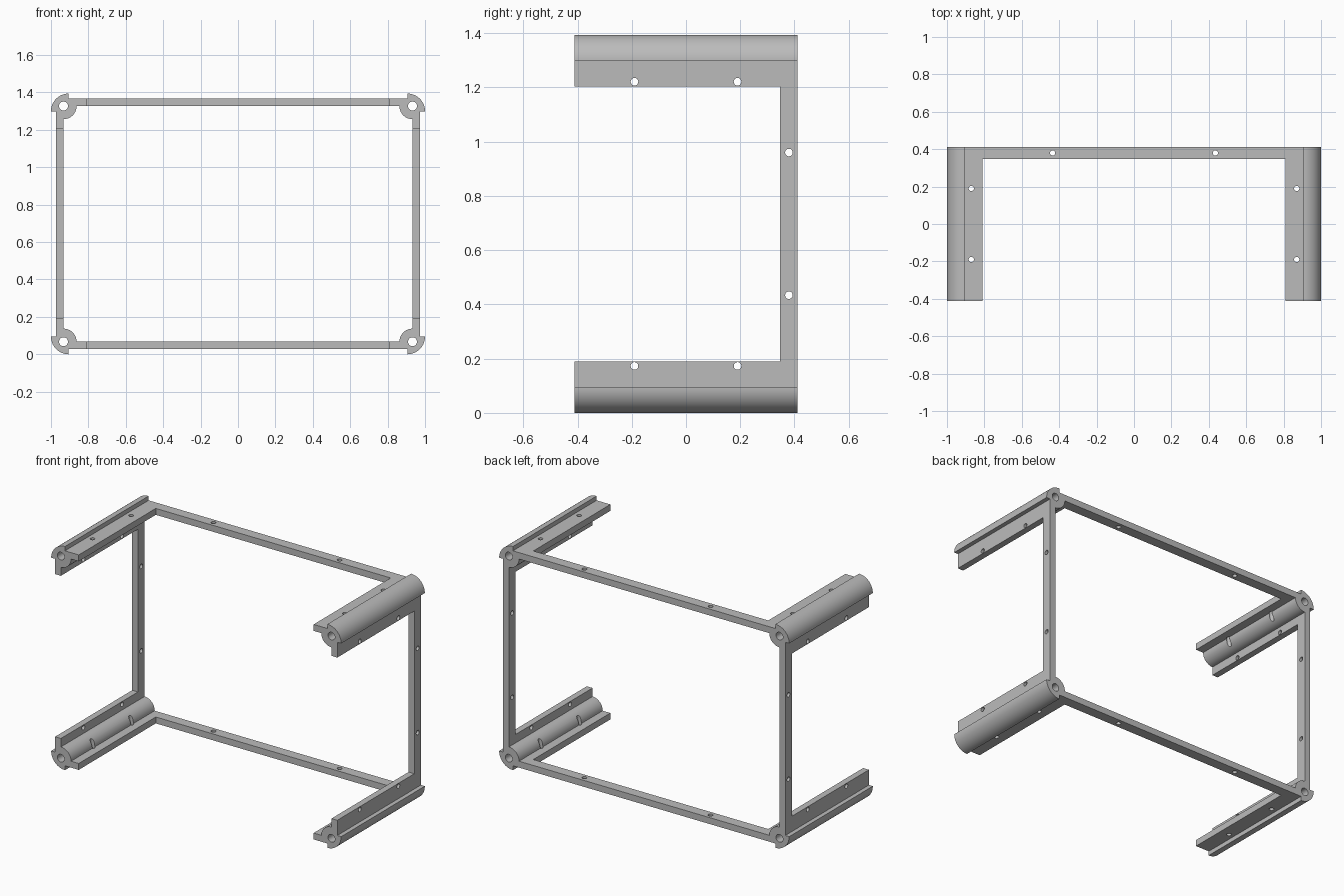
import bpy, bmesh, math
from mathutils import Matrix, Vector

if "Cube" in bpy.data.objects:
    bpy.data.objects.remove(bpy.data.objects["Cube"])

grey = bpy.data.materials.new("plain grey")
grey.use_nodes = True
colour = (0.5, 0.5, 0.5, 1)
grey.diffuse_color = colour
grey.node_tree.nodes["Principled BSDF"].inputs["Base Color"].default_value = colour

HUB_X, HUB_Z, MID_Z = 0.933, 0.63, 0.697   # bore axes, measured from the centre
DEPTH = 0.412                              # half depth
WALL, FLANGE, STEP = 0.04, 0.123, 0.028
SHELL, BULGE, BORE, SCREW = 0.095, 0.07, 0.024, 0.014
BAR_Y = 0.347                              # front face of the back bars


def make_object(name, bm):
    bmesh.ops.recalc_face_normals(bm, faces=bm.faces)
    mesh = bpy.data.meshes.new(name)
    bm.to_mesh(mesh)
    bm.free()
    obj = bpy.data.objects.new(name, mesh)
    bpy.context.collection.objects.link(obj)
    mesh.materials.append(grey)
    return obj


def drill(obj, holes):
    """Cut round holes given as (centre, axis, radius, length)."""
    bm = bmesh.new()
    for centre, axis, radius, length in holes:
        turn = Vector((0, 0, 1)).rotation_difference(Vector(axis)).to_matrix().to_4x4()
        bmesh.ops.create_cone(bm, cap_ends=True, segments=32, radius1=radius,
                              radius2=radius, depth=length,
                              matrix=Matrix.Translation(centre) @ turn)
    cutter = make_object("drill", bm)
    cutter.hide_render = True
    mod = obj.modifiers.new("holes", "BOOLEAN")
    mod.operation, mod.solver, mod.object = "DIFFERENCE", "EXACT", cutter
    bpy.ops.object.select_all(action="DESELECT")
    bpy.context.view_layer.objects.active = obj
    obj.select_set(True)
    bpy.ops.object.modifier_apply(modifier=mod.name)
    bpy.data.objects.remove(cutter)
    bpy.ops.object.shade_smooth_by_angle(angle=math.radians(30))


def arc(centre, radius, start, end, steps):
    angles = [math.radians(start + (end - start) * i / steps) for i in range(steps + 1)]
    return [(centre + radius * math.cos(a), centre + radius * math.sin(a)) for a in angles]


# Corner section around the bore; both axes point to the middle of the frame
section = ([(STEP, -WALL), (FLANGE, -WALL), (FLANGE, 0)]
           + arc(0, BULGE, 0, 90, 20)
           + [(0, FLANGE), (-WALL, FLANGE), (-WALL, STEP)]
           + arc(STEP, SHELL, 180, 270, 24))


def corner_rail(name, sx, sz):
    hub_x, hub_z = sx * HUB_X, MID_Z + sz * HUB_Z
    bm = bmesh.new()
    verts = [bm.verts.new((hub_x - sx * u, -DEPTH, hub_z - sz * v)) for u, v in section]
    face = bm.faces.new(verts)
    swept = bmesh.ops.extrude_face_region(bm, geom=[face])["geom"]
    bmesh.ops.translate(bm, vec=(0, 2 * DEPTH, 0),
                        verts=[g for g in swept if isinstance(g, bmesh.types.BMVert)])
    holes = [((hub_x, 0, hub_z), (0, 1, 0), BORE, 1)]
    for y in (-0.19, 0.19):
        holes.append(((hub_x - sx * 0.063, y, hub_z), (0, 0, 1), SCREW, 0.3))
        holes.append(((hub_x, y, hub_z - sz * 0.106), (1, 0, 0), SCREW, 0.3))
    drill(make_object(name, bm), holes)


def bar(name, low, high, holes):
    low, high = Vector(low), Vector(high)
    bm = bmesh.new()
    bmesh.ops.create_cube(bm, size=1, matrix=Matrix.Translation((low + high) / 2)
                          @ Matrix.Diagonal((*(high - low), 1)))
    drill(make_object(name, bm), holes)


bar_mid = (BAR_Y + DEPTH) / 2
reach_x, reach_z = HUB_X - FLANGE, HUB_Z - FLANGE

for sz, level in ((1, "top"), (-1, "bottom")):
    for sx, side in ((1, "left"), (-1, "right")):
        corner_rail(f"{level}_{side}_corner_rail", sx, sz)
    # Horizontal back bar
    z = MID_Z + sz * (HUB_Z + WALL / 2)
    bar(f"{level}_back_bar", (-reach_x, BAR_Y, z - WALL / 2), (reach_x, DEPTH, z + WALL / 2),
        [((x, bar_mid, z), (0, 0, 1), SCREW, 0.2) for x in (-0.435, 0.435)])

for sx, side in ((1, "left"), (-1, "right")):
    # Upright back bar
    x = sx * (HUB_X + WALL / 2)
    bar(f"{side}_back_bar", (x - WALL / 2, BAR_Y, MID_Z - reach_z),
        (x + WALL / 2, DEPTH, MID_Z + reach_z),
        [((x, bar_mid, MID_Z + dz), (1, 0, 0), SCREW, 0.2) for dz in (-0.263, 0.263)])
